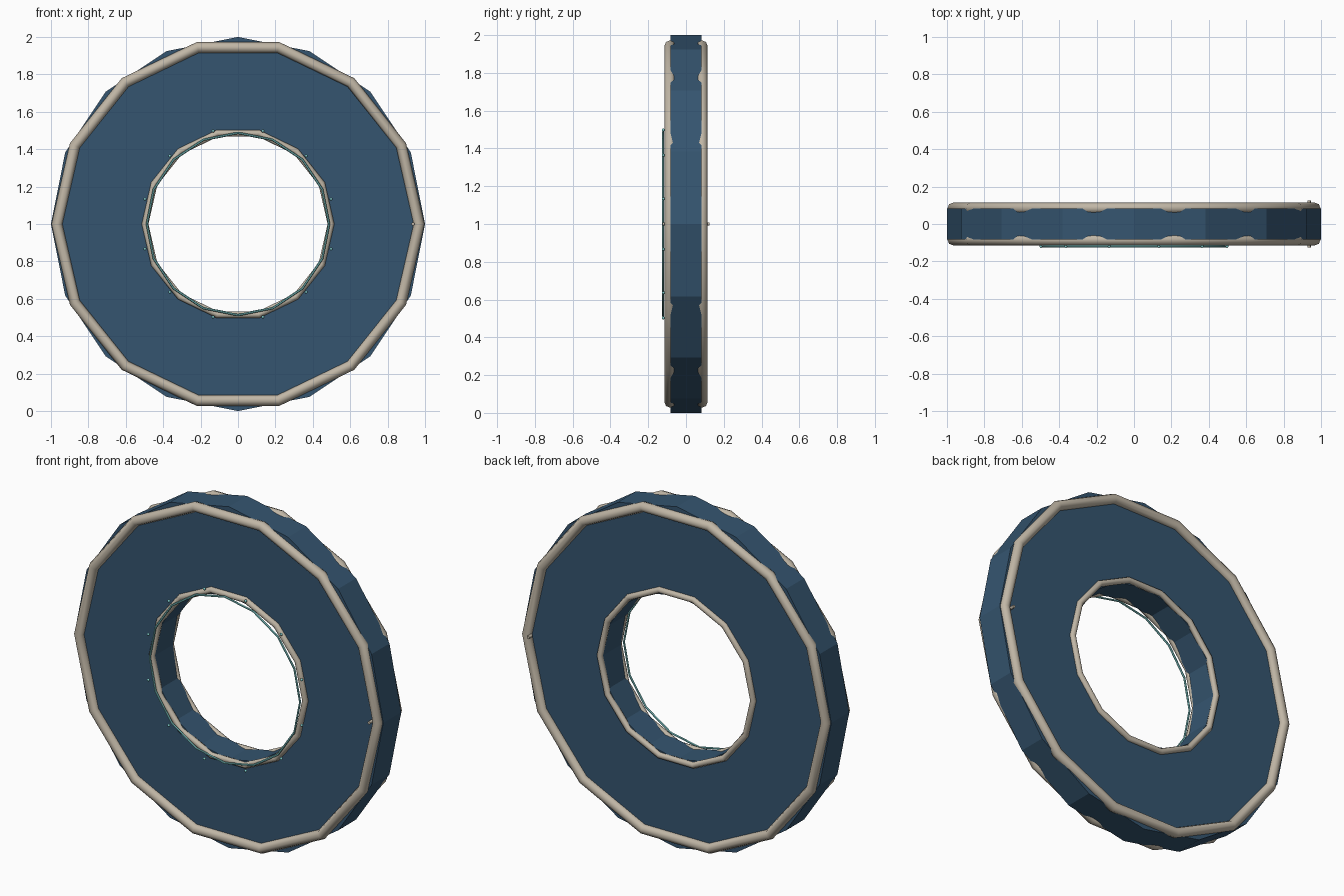
import bpy, bmesh, math

if "Cube" in bpy.data.objects:
    bpy.data.objects.remove(bpy.data.objects["Cube"])

def material(name, rgb):
    m = bpy.data.materials.new(name)
    m.diffuse_color = (*rgb, 1)
    m.use_nodes = True
    m.node_tree.nodes["Principled BSDF"].inputs["Base Color"].default_value = m.diffuse_color
    return m

BLUE = material("deep blue", (0.035, 0.09, 0.16))
BEIGE = material("warm beige", (0.53, 0.47, 0.38))
CYAN = material("pale cyan", (0.22, 0.62, 0.62))
ROT = (math.pi / 2, 0, 0)

def finish(name, mat, angle=None):
    o = bpy.context.object
    o.name = name
    o.data.materials.append(mat)
    if angle:
        bpy.ops.object.shade_smooth_by_angle(angle=math.radians(angle))
    return o

def ring(name, mat, y, major, minor, segs, sides):
    bpy.ops.mesh.primitive_torus_add(major_segments=segs, minor_segments=sides,
                                     major_radius=major, minor_radius=minor,
                                     location=(0, y, 1), rotation=ROT)
    return finish(name, mat, 50)

# Thick flat washer body: a rectangular section swept around 16 steps
bm = bmesh.new()
section = [(0.48, -0.083), (1.0, -0.083), (1.0, 0.083), (0.48, 0.083)]
N = 16
loops = []
for i in range(N):
    a = 2 * math.pi * i / N
    loops.append([bm.verts.new((r * math.cos(a), y, 1 + r * math.sin(a)))
                  for r, y in section])
for i in range(N):
    p, q = loops[i], loops[(i + 1) % N]
    for k in range(4):
        j = (k + 1) % 4
        bm.faces.new((p[k], p[j], q[j], q[k]))
bmesh.ops.recalc_face_normals(bm, faces=bm.faces)
mesh = bpy.data.meshes.new("ring_body")
bm.to_mesh(mesh)
bm.free()
body = bpy.data.objects.new("ring_body", mesh)
mesh.materials.append(BLUE)
bpy.context.collection.objects.link(body)

# Tubular trims on both faces
for side, s in (("front", -1), ("back", 1)):
    ring(side + "_outer_trim", BEIGE, s * 0.085, 0.968, 0.029, 14, 8)
    ring(side + "_inner_trim", BEIGE, s * 0.085, 0.497, 0.018, 14, 8)
    # Small stud on the outer trim
    bpy.ops.mesh.primitive_cylinder_add(vertices=8, radius=0.009, depth=0.03,
                                        location=(0.936, s * 0.11, 1), rotation=ROT)
    finish(side + "_stud", BEIGE, 50)

# Thin glowing ring in front of the hole
ring("thin_light_ring", CYAN, -0.121, 0.487, 0.006, 16, 6)

# Twelve tiny beads around the thin ring
for i in range(12):
    a = math.radians(15 + 30 * i)
    bpy.ops.mesh.primitive_uv_sphere_add(
        segments=8, ring_count=6, radius=0.008,
        location=(0.515 * math.cos(a), -0.12, 1 + 0.515 * math.sin(a)))
    finish("light_bead_%02d" % (i + 1), CYAN, 60)
